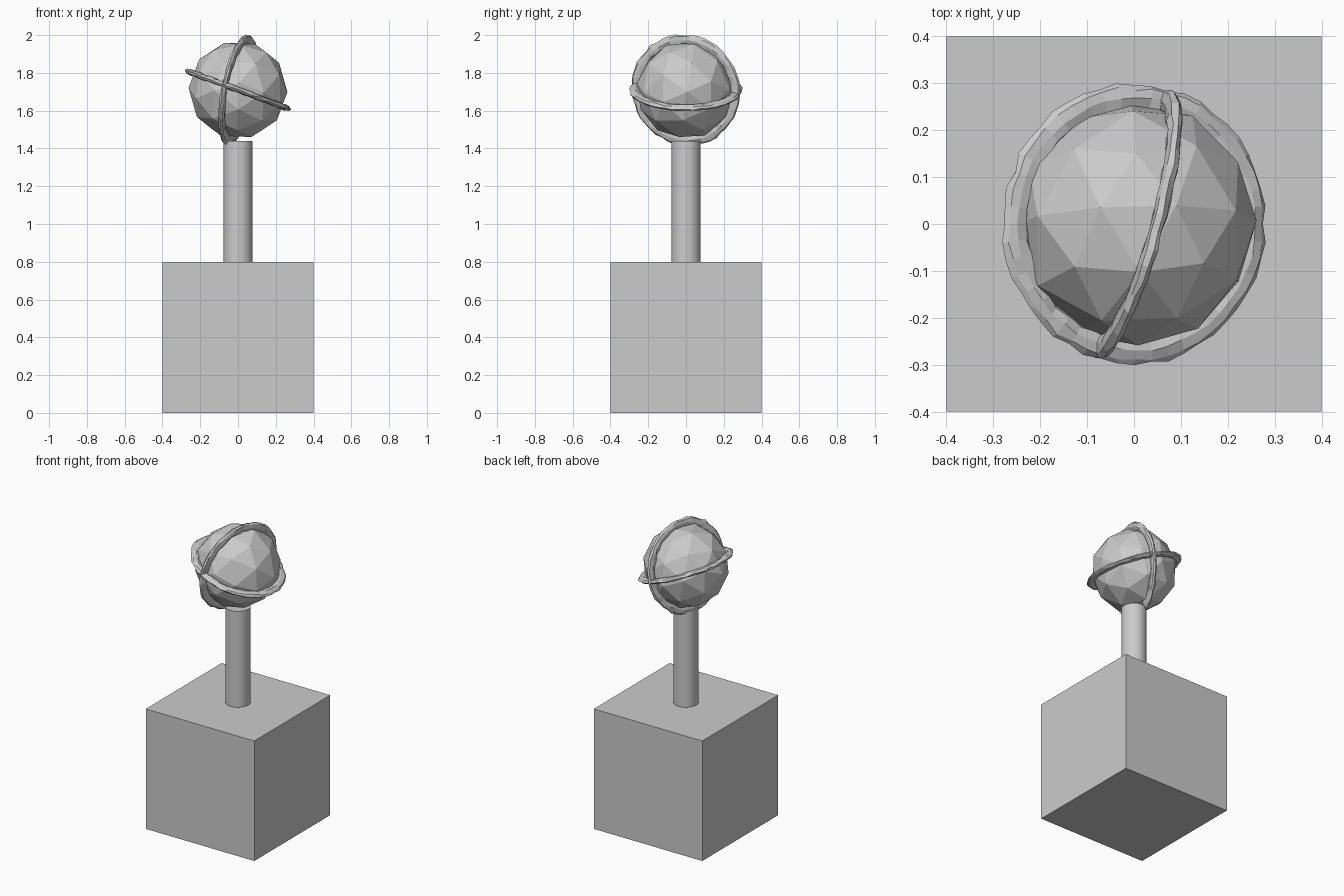
import bpy, bmesh, math, random
from mathutils import Vector, Matrix

if "Cube" in bpy.data.objects:
    bpy.data.objects.remove(bpy.data.objects["Cube"])

random.seed(4)
CENTRE = Vector((0, 0, 1.71))

grey = bpy.data.materials.new("plain grey")
grey.diffuse_color = (0.6, 0.6, 0.6, 1)
grey.use_nodes = True
grey.node_tree.nodes["Principled BSDF"].inputs["Base Color"].default_value = grey.diffuse_color


def finish(name, bm):
    bmesh.ops.recalc_face_normals(bm, faces=bm.faces)
    mesh = bpy.data.meshes.new(name)
    bm.to_mesh(mesh)
    bm.free()
    mesh.materials.append(grey)
    ob = bpy.data.objects.new(name, mesh)
    bpy.context.collection.objects.link(ob)
    return ob


def frame(a, b):
    # axes with z along a and x towards b
    z = a.normalized()
    x = (b - z * b.dot(z)).normalized()
    return Matrix((x, z.cross(x), z)).transposed()


# cube base
bm = bmesh.new()
bmesh.ops.create_cube(bm, size=0.8, matrix=Matrix.Translation((0, 0, 0.4)))
finish("base", bm)

# round post
bm = bmesh.new()
bmesh.ops.create_cone(bm, cap_ends=True, segments=32, radius1=0.077, radius2=0.077,
                      depth=0.64, matrix=Matrix.Translation((0, 0, 1.12)))
post = finish("post", bm)
bpy.context.view_layer.objects.active = post
post.select_set(True)
bpy.ops.object.shade_smooth_by_angle(angle=math.radians(40))
post.select_set(False)

# faceted ball, turned so one large triangle faces almost straight up
turn = frame(Vector((0.005, 0.148, 0.21)), Vector((-0.127, -0.092, 0.21))) @ \
    frame(Vector((0, 0, 1)), Vector((0.8944, 0, 0.4472))).transposed()
bm = bmesh.new()
bmesh.ops.create_icosphere(bm, subdivisions=2, radius=0.262,
                           matrix=Matrix.Translation(CENTRE) @ turn.to_4x4())
finish("ball", bm)


# rough flattened rings around the ball
def ring(name, normal, segments=48, sides=8):
    rot = Vector((0, 0, 1)).rotation_difference(Vector(normal)).to_matrix()
    bm = bmesh.new()
    loops = []
    for i in range(segments):
        t = math.tau * i / segments
        swell = random.uniform(-0.004, 0.004)
        loop = []
        for j in range(sides):
            u = math.tau * j / sides
            r = 0.27 + (0.028 + swell) * math.cos(u) + random.uniform(-0.003, 0.003)
            h = 0.015 * math.sin(u) + random.uniform(-0.003, 0.003)
            loop.append(bm.verts.new(CENTRE + rot @ Vector((r * math.cos(t), r * math.sin(t), h))))
        loops.append(loop)
    for i in range(segments):
        a, b = loops[i], loops[(i + 1) % segments]
        for j in range(sides):
            k = (j + 1) % sides
            bm.faces.new((a[j], b[j], b[k], a[k]))
    finish(name, bm)


ring("level_ring", (0.35, 0, 0.94))
ring("upright_ring", (1, -0.28, -0.19))
